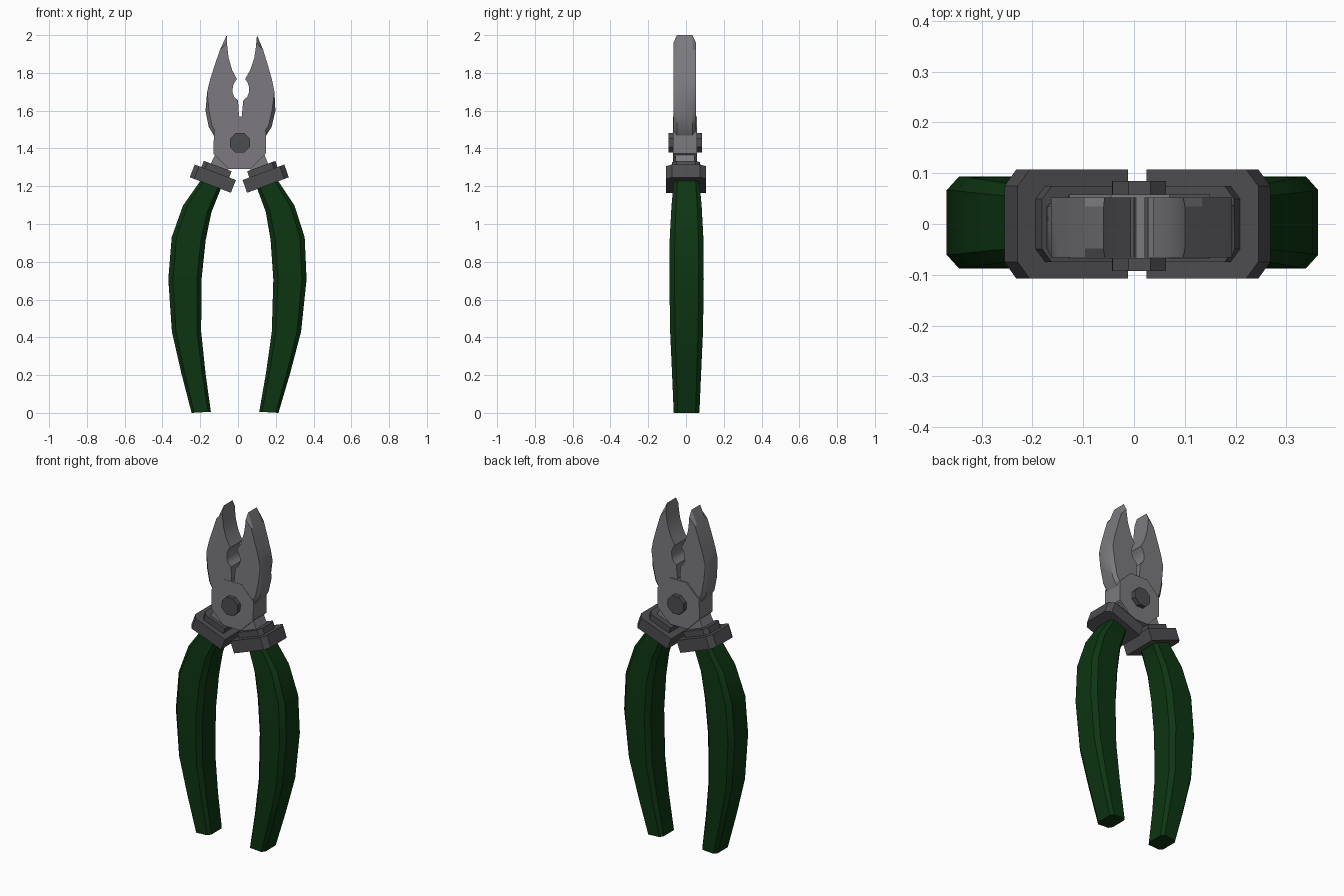
import bpy, bmesh, math
from mathutils import Vector

if "Cube" in bpy.data.objects:
    bpy.data.objects.remove(bpy.data.objects["Cube"])


def material(name, rgb):
    m = bpy.data.materials.new(name)
    m.diffuse_color = (*rgb, 1)
    m.use_nodes = True
    m.node_tree.nodes["Principled BSDF"].inputs["Base Color"].default_value = m.diffuse_color
    return m


STEEL = material("steel grey", (0.20, 0.195, 0.21))
DARK = material("dark grey", (0.075, 0.073, 0.08))
GREEN = material("dark green", (0.004, 0.036, 0.006))


def place(s, u, y, z):
    # Halves mirror about a slightly leaning axis through the pivot
    return Vector((s * u + 0.01 + (z - 1.43) * 0.018, y, z))


def finish(name, bm, mat, smooth=None):
    bmesh.ops.recalc_face_normals(bm, faces=bm.faces)
    me = bpy.data.meshes.new(name)
    bm.to_mesh(me)
    bm.free()
    ob = bpy.data.objects.new(name, me)
    bpy.context.collection.objects.link(ob)
    me.materials.append(mat)
    if smooth:
        bpy.ops.object.select_all(action='DESELECT')
        ob.select_set(True)
        bpy.context.view_layer.objects.active = ob
        bpy.ops.object.shade_smooth_by_angle(angle=math.radians(smooth))
    return ob


def loft(name, rings, mat, smooth=None, bevel=None):
    # Skin a stack of equal-length rings and cap both ends
    bm = bmesh.new()
    vs = [[bm.verts.new(p) for p in r] for r in rings]
    n = len(vs[0])
    for a, b in zip(vs, vs[1:]):
        for i in range(n):
            bm.faces.new((a[i], a[(i + 1) % n], b[(i + 1) % n], b[i]))
    bm.faces.new(vs[0])
    bm.faces.new(vs[-1])
    if bevel:
        count, width = bevel
        edges = [bm.edges.get((r[i], r[i + 1])) for r in vs for i in range(count - 1)]
        bmesh.ops.bevel(bm, geom=edges, offset=width, segments=1,
                        affect='EDGES', profile=0.5)
    return finish(name, bm, mat, smooth)


def prism(name, s, pts, y0, y1, mat, **kw):
    return loft(name, [[place(s, u, y, z) for u, z in pts] for y in (y0, y1)], mat, **kw)


def octagon(r):
    return [(r * math.cos(math.radians(22.5 + 45 * i)),
             1.43 + r * math.sin(math.radians(22.5 + 45 * i))) for i in range(8)]


# Outer edge first (bevelled), then the cutting edge with the round notch
jaw_outer = [(0.080, 2.0), (0.115, 1.92), (0.141, 1.84), (0.165, 1.76), (0.178, 1.70),
             (0.185, 1.60), (0.167, 1.515), (0.138, 1.468)]
jaw_inner = [(0.05, 1.44), (0.008, 1.48), (0.008, 1.58), (0.014, 1.655), (0.034, 1.672),
             (0.043, 1.695), (0.043, 1.728), (0.034, 1.75), (0.022, 1.768),
             (0.048, 1.815), (0.068, 1.88), (0.076, 1.94)]
arm = [(0.138, 1.475), (0.138, 1.385), (0.127, 1.375), (0.160, 1.30), (0.165, 1.23),
       (0.08, 1.23), (0.055, 1.30), (0.0, 1.38), (0.0, 1.475)]

# Grip stations: outer u, z, inner u, z, half depth
grip = [(0.190, 1.25, 0.086, 1.21, 0.066), (0.210, 1.222, 0.099, 1.18, 0.069),
        (0.295, 1.098, 0.144, 1.063, 0.080), (0.352, 0.93, 0.172, 0.914, 0.089),
        (0.366, 0.707, 0.190, 0.707, 0.091), (0.342, 0.43, 0.187, 0.43, 0.087),
        (0.288, 0.21, 0.160, 0.21, 0.077), (0.230, 0.0, 0.128, 0.006, 0.068)]

TILT = math.radians(20.5)


def collar(name, s, half_len, half_y, chamfer, n0, n1, shift, mat):
    # Slanted plate with its outer corners cut off
    plan = [(-half_len, -half_y), (half_len - chamfer, -half_y),
            (half_len, -half_y + chamfer * 1.3), (half_len, half_y - chamfer * 1.3),
            (half_len - chamfer, half_y), (-half_len, half_y)]
    c, d = math.cos(TILT), math.sin(TILT)
    rings = [[place(s, 0.14 + (l + shift) * c - n * d, y, 1.24 + (l + shift) * d + n * c)
              for l, y in plan] for n in (n0, n1)]
    loft(name, rings, mat)


for s, side in ((1, "right"), (-1, "left")):
    prism(side + "_jaw", s, jaw_outer + jaw_inner, -0.066, 0.052, STEEL,
          smooth=30, bevel=(len(jaw_outer), 0.018))
    prism(side + "_arm", s, arm, -0.055, 0.045, STEEL)
    collar(side + "_collar", s, 0.117, 0.107, 0.025, -0.036, 0.036, 0.0, DARK)
    collar(side + "_collar_step", s, 0.079, 0.075, 0.02, 0.03, 0.071, 0.0, DARK)
    # Grip with a chamfered rectangular section
    rings = []
    for ou, oz, iu, iz, h in grip:
        section = [(0, -0.7), (0.14, -1), (0.86, -1), (1, -0.7),
                   (1, 0.7), (0.86, 1), (0.14, 1), (0, 0.7)]
        rings.append([place(s, iu + (ou - iu) * t, 0.003 + h * k, iz + (oz - iz) * t)
                      for t, k in section])
    loft(side + "_grip", rings, GREEN, smooth=30)

# Pivot hub and bolt
prism("pivot_hub", 1, octagon(0.150), -0.068, 0.058, STEEL)
prism("pivot_bolt", 1, octagon(0.057), -0.093, 0.085, DARK)
